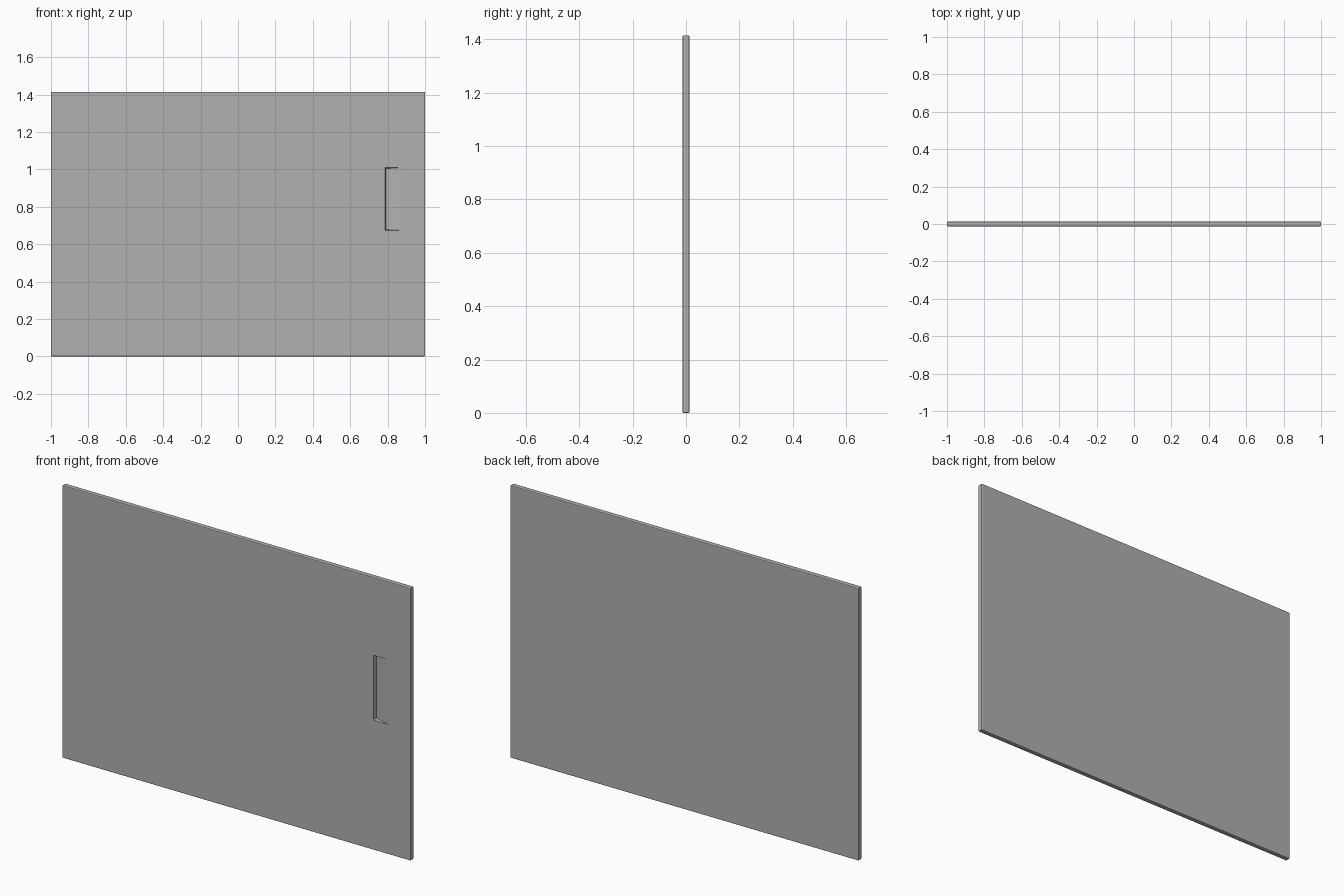
import bpy, bmesh

if "Cube" in bpy.data.objects:
    bpy.data.objects.remove(bpy.data.objects["Cube"])

W, T, H = 2.0, 0.026, 1.415


def mesh_object(name, bm):
    bmesh.ops.recalc_face_normals(bm, faces=bm.faces[:])
    me = bpy.data.meshes.new(name)
    bm.to_mesh(me)
    bm.free()
    ob = bpy.data.objects.new(name, me)
    bpy.context.collection.objects.link(ob)
    return ob


# Flat panel with softened edges
bm = bmesh.new()
bmesh.ops.create_cube(bm, size=1.0)
bmesh.ops.scale(bm, vec=(W, T, H), verts=bm.verts[:])
bmesh.ops.translate(bm, vec=(0, 0, H / 2), verts=bm.verts[:])
bmesh.ops.bevel(bm, geom=bm.edges[:], offset=0.004, segments=2,
                profile=0.5, affect='EDGES')
panel = mesh_object("sliding_panel", bm)

# Mid-grey finish
grey = bpy.data.materials.new("mid_grey")
grey.diffuse_color = (0.44, 0.44, 0.44, 1)
grey.use_nodes = True
grey.node_tree.nodes["Principled BSDF"].inputs["Base Color"].default_value = grey.diffuse_color
panel.data.materials.append(grey)

# Wedge cutter for the finger pull: deep on the left, ramping out to the right
x0, x1, z0, z1 = 0.786, 0.872, 0.674, 1.01
front = -T / 2
bm = bmesh.new()
for y in (front, front - 0.02):
    for x in (x0, x1):
        for z in (z0, z1):
            bm.verts.new((x, y, z))
for z in (z0 + 0.004, z1 - 0.006):
    bm.verts.new((x0 + 0.005, front + 0.019, z))
bmesh.ops.convex_hull(bm, input=bm.verts[:])
cutter = mesh_object("finger_pull_cutter", bm)
cutter.data.materials.append(grey)
cutter.hide_render = True

# Carve the finger pull into the front
cut = panel.modifiers.new("finger_pull", 'BOOLEAN')
cut.operation = 'DIFFERENCE'
cut.solver = 'EXACT'
cut.object = cutter

bpy.context.view_layer.objects.active = panel
panel.select_set(True)
bpy.ops.object.modifier_apply(modifier=cut.name)
bpy.data.objects.remove(cutter)

# Flat faces
panel.data.shade_flat()
